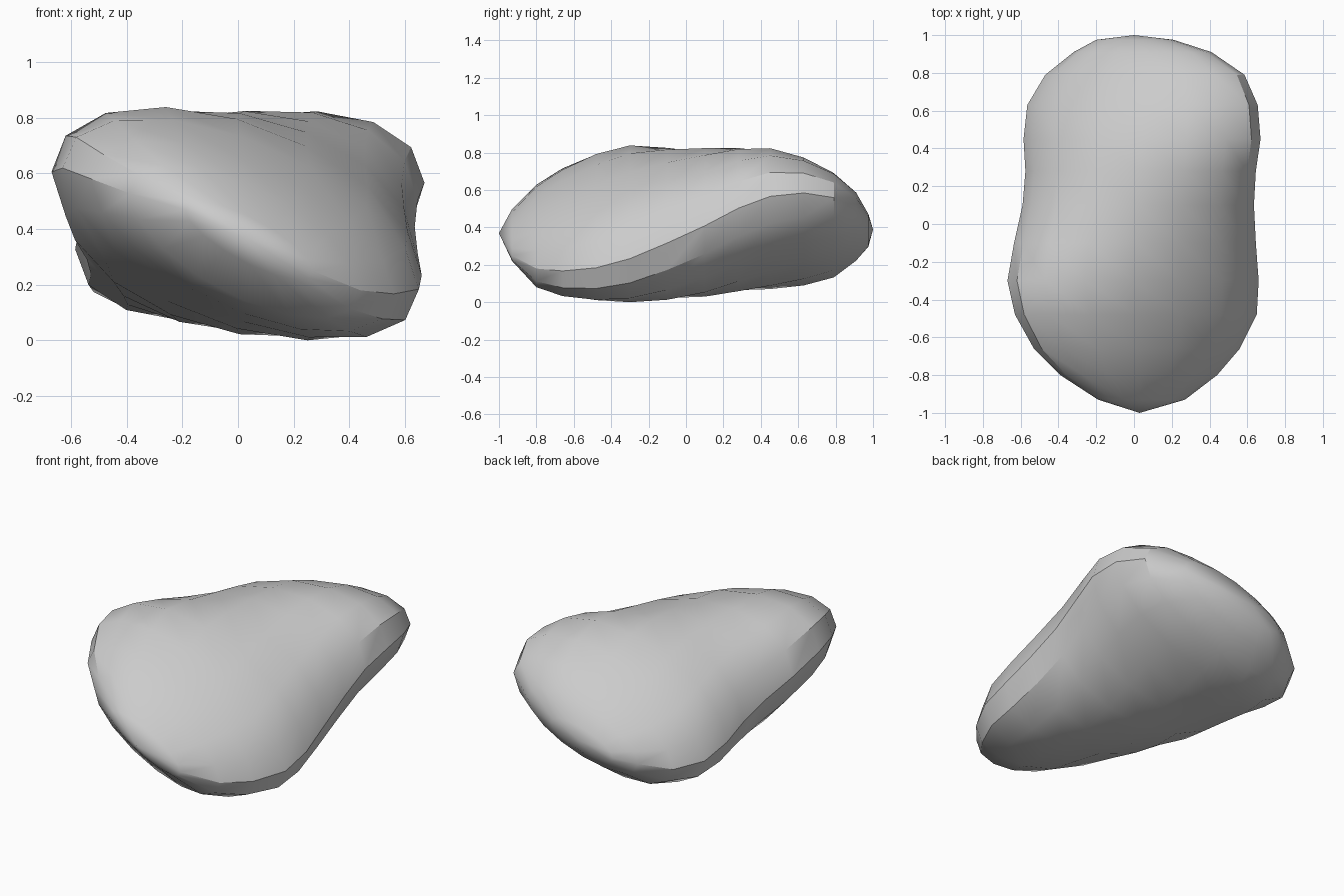
import bpy, bmesh, math

if "Cube" in bpy.data.objects:
    bpy.data.objects.remove(bpy.data.objects["Cube"])

# Cross-sections along the stone: y, left x, right x, bottom z, top z, tilt (dz/dx)
sections = [
    (-0.93, -0.19, 0.27, 0.22, 0.50, -0.48),
    (-0.80, -0.39, 0.44, 0.08, 0.63, -0.42),
    (-0.66, -0.53, 0.56, 0.03, 0.72, -0.38),
    (-0.48, -0.63, 0.65, 0.005, 0.80, -0.34),
    (-0.30, -0.67, 0.66, 0.00, 0.84, -0.28),
    (-0.10, -0.635, 0.645, 0.01, 0.83, -0.16),
    (0.10, -0.59, 0.635, 0.03, 0.825, -0.03),
    (0.28, -0.575, 0.645, 0.055, 0.83, 0.10),
    (0.45, -0.585, 0.67, 0.07, 0.825, 0.19),
    (0.63, -0.565, 0.655, 0.09, 0.775, 0.25),
    (0.79, -0.47, 0.585, 0.13, 0.695, 0.28),
    (0.91, -0.32, 0.41, 0.22, 0.59, 0.28),
    (0.975, -0.20, 0.21, 0.30, 0.47, 0.26),
]
SIDES = 16


def ring(bm, y, x0, x1, z0, z1, tilt):
    """Ellipse sheared in z so that it still fills the given bounds."""
    cx, w = (x0 + x1) / 2, (x1 - x0) / 2
    cz, total = (z0 + z1) / 2, (z1 - z0) / 2
    h = math.sqrt(max(total ** 2 - (tilt * w) ** 2, 0.005))
    verts = []
    for i in range(SIDES):
        a = 2 * math.pi * i / SIDES
        dx = w * math.cos(a)
        verts.append(bm.verts.new((cx + dx, y, cz + tilt * dx + h * math.sin(a))))
    return verts


# Twisted pebble body: loft the rings and close both ends with a tip
bm = bmesh.new()
rings = [ring(bm, *s) for s in sections]
for a, b in zip(rings, rings[1:]):
    for i in range(SIDES):
        j = (i + 1) % SIDES
        bm.faces.new((a[i], a[j], b[j], b[i]))
for loop, tip in ((rings[0], (0.03, -1.0, 0.37)), (rings[-1], (0.0, 1.0, 0.39))):
    v = bm.verts.new(tip)
    for i in range(SIDES):
        bm.faces.new((loop[i], loop[(i + 1) % SIDES], v))
bmesh.ops.recalc_face_normals(bm, faces=bm.faces)

# Rest the lowest point on the ground
low = min(v.co.z for v in bm.verts)
bmesh.ops.translate(bm, vec=(0, 0, -low), verts=bm.verts)

mesh = bpy.data.meshes.new("stone")
bm.to_mesh(mesh)
bm.free()
stone = bpy.data.objects.new("stone", mesh)
bpy.context.collection.objects.link(stone)
bpy.context.view_layer.objects.active = stone
stone.select_set(True)
bpy.ops.object.shade_smooth_by_angle(angle=math.radians(30))
